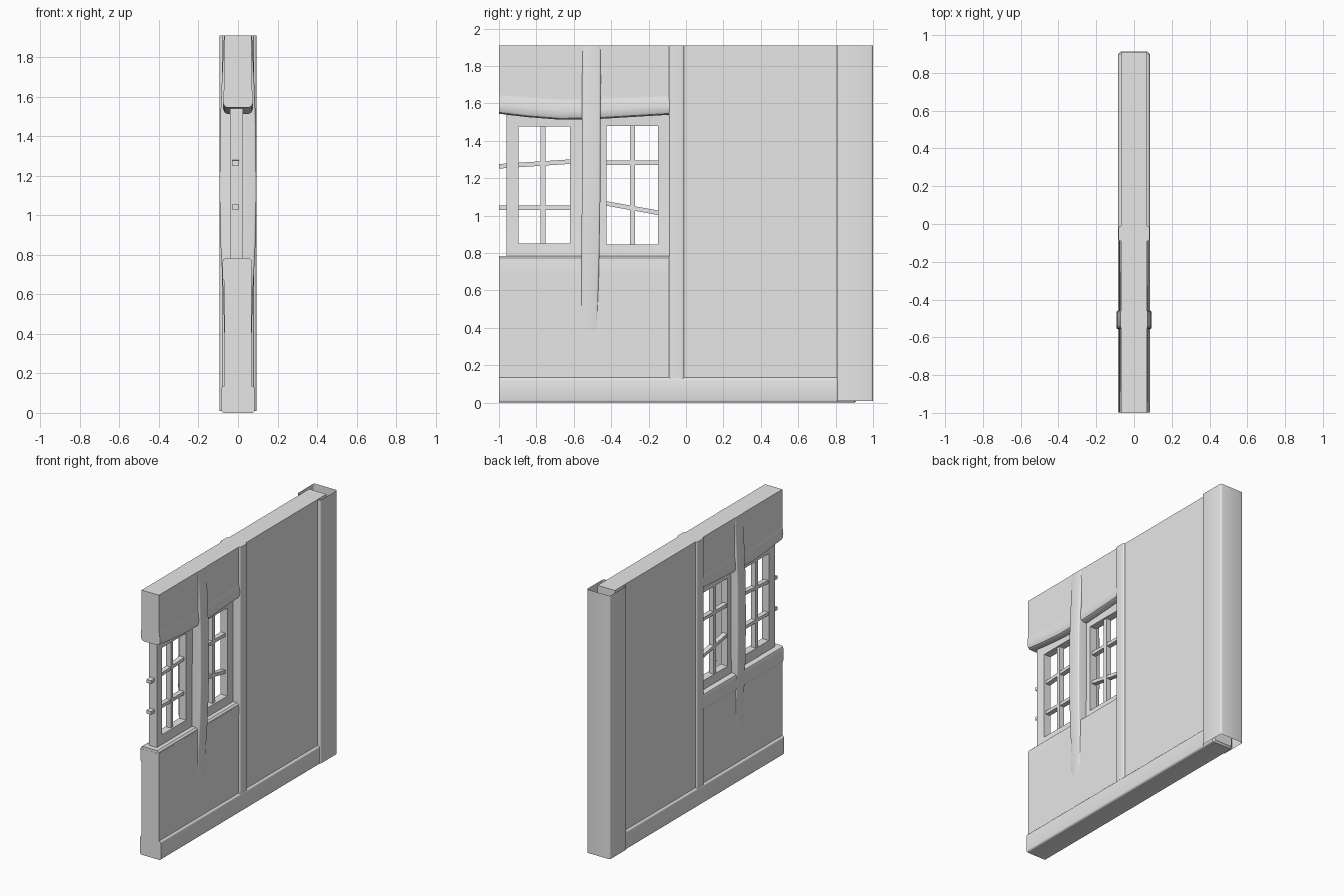
import bpy, bmesh, math

old = bpy.data.objects.get("Cube")
if old:
    bpy.data.objects.remove(old, do_unlink=True)

grey = bpy.data.materials.new("plain_grey")
grey.use_nodes = True
grey.diffuse_color = (0.8, 0.8, 0.8, 1)
grey.node_tree.nodes["Principled BSDF"].inputs["Base Color"].default_value = (0.8, 0.8, 0.8, 1)


def loft(name, rings, caps=True, cyclic=False):
    """Skin a list of equal-length closed rings of points."""
    bm = bmesh.new()
    vs = [[bm.verts.new(p) for p in r] for r in rings]
    n = len(rings[0])
    pairs = list(zip(vs, vs[1:]))
    if cyclic:
        pairs.append((vs[-1], vs[0]))
    elif caps:
        bm.faces.new(vs[0])
        bm.faces.new(vs[-1])
    for a, b in pairs:
        for i in range(n):
            j = (i + 1) % n
            bm.faces.new((a[i], a[j], b[j], b[i]))
    bmesh.ops.recalc_face_normals(bm, faces=bm.faces[:])
    me = bpy.data.meshes.new(name)
    bm.to_mesh(me)
    bm.free()
    me.materials.append(grey)
    ob = bpy.data.objects.new(name, me)
    bpy.context.collection.objects.link(ob)
    bpy.ops.object.select_all(action='DESELECT')
    ob.select_set(True)
    bpy.context.view_layer.objects.active = ob
    bpy.ops.object.shade_smooth_by_angle(angle=math.radians(32))
    return ob


def rounded(a0, a1, b0, b1, r, steps=3):
    """Rounded rectangle as (a, b) pairs."""
    if r == 0:
        return [(a0, b0), (a1, b0), (a1, b1), (a0, b1)]
    pts = []
    for k, (a, b) in enumerate([(a1 - r, b1 - r), (a0 + r, b1 - r),
                                (a0 + r, b0 + r), (a1 - r, b0 + r)]):
        for s in range(steps + 1):
            t = math.pi / 2 * (k + s / steps)
            pts.append((a + r * math.cos(t), b + r * math.sin(t)))
    return pts


def upright(name, sections, r=0.0, caps=True):
    """Vertical member from sections (z, y0, y1, half_width)."""
    return loft(name, [[(x, y, z) for x, y in rounded(-h, h, y0, y1, r)]
                       for z, y0, y1, h in sections], caps)


def along(name, sections):
    """Horizontal member from sections (y, [(x, z), ...])."""
    return loft(name, [[(x, y, z) for x, z in ring] for y, ring in sections])


# Wall panels
WALL, TOP = 0.069, 1.91
for name, y0, y1, z0, z1 in [("solid_wall", -0.05, 0.91, 0.01, TOP),
                             ("lower_wall", -1, -0.05, 0.01, 0.765),
                             ("upper_wall", -1, -0.05, 1.58, TOP)]:
    upright(name, [(z0, y0, y1, WALL), (z1, y0, y1, WALL)])

# Ground beam
ring = rounded(-0.084, 0.084, 0, 0.135, 0.014)
along("ground_beam", [(-0.999, ring), (0.9, ring),
                      (0.912, rounded(-0.072, 0.072, 0.012, 0.123, 0.014))])

# Open-ended corner post, straight post and bent middle post
upright("corner_post", [(0.01, 0.808, 1, 0.093), (TOP, 0.808, 1, 0.093)], 0.012, False)
upright("straight_post", [(0.13, -0.09, -0.01, 0.081), (TOP, -0.09, -0.01, 0.081)], 0.01)
upright("bent_post", [(0.13, -0.56, -0.482, 0.066), (0.35, -0.56, -0.475, 0.068),
                      (0.6, -0.56, -0.468, 0.075), (0.85, -0.558, -0.462, 0.088),
                      (1.1, -0.557, -0.458, 0.093), (1.45, -0.556, -0.457, 0.091),
                      (1.65, -0.555, -0.456, 0.083), (TOP, -0.555, -0.455, 0.071)], 0.01)


# Sagging lintel with a rounded lower edge
def lintel_ring(z0, z1):
    half = [(0.067, z1), (0.073, z1 - 0.03), (0.077, z0 + 0.05),
            (0.075, z0 + 0.022), (0.068, z0 + 0.007), (0.056, z0)]
    return half + [(-x, z) for x, z in reversed(half)]


along("lintel", [(y, lintel_ring(z0, z1)) for y, z0, z1 in
                 [(-0.999, 1.545, 1.655), (-0.85, 1.527, 1.642), (-0.67, 1.513, 1.63),
                  (-0.45, 1.518, 1.636), (-0.25, 1.53, 1.643), (-0.05, 1.542, 1.65)]])

# Sill, with a proud band on one side
sill = [(0.067, 0.6), (0.07, 0.755), (0.067, 0.773), (0.055, 0.784), (-0.062, 0.784),
        (-0.074, 0.777), (-0.079, 0.762), (-0.079, 0.68), (-0.066, 0.66)]
along("window_sill", [(-0.999, sill), (-0.05, sill)])


# Window frames: mitred surround, mullion and two glazing bars
def window(name, outer, inner, mullion, bars):
    def rect(y0, y1, z0, z1, x):
        return [(x, y0, z0), (x, y1, z0), (x, y1, z1), (x, y0, z1)]
    loft(name + "_frame", [rect(*outer, 0.025), rect(*inner, 0.02),
                           rect(*inner, -0.035), rect(*outer, -0.04)], cyclic=True)
    m0, m1 = mullion
    loft(name + "_mullion", [[(x, y, z) for x, y in rounded(-0.03, 0.008, m0, m1, 0)]
                             for z in (inner[2] - 0.02, inner[3] + 0.02)])
    for i, (ya, za, yb, zb) in enumerate(bars):
        along(f"{name}_bar_{i + 1}", [(y, rounded(-0.03, 0.005, z - 0.012, z + 0.012, 0))
                                      for y, z in ((ya, za), (yb, zb))])


window("end_window", (-0.96, -0.55, 0.783, 1.54), (-0.895, -0.62, 0.85, 1.477),
       (-0.778, -0.75), [(-1, 1.042, -0.6, 1.042), (-1, 1.264, -0.6, 1.29)])
window("inner_window", (-0.485, -0.088, 0.783, 1.54), (-0.425, -0.15, 0.845, 1.48),
       (-0.3, -0.272), [(-0.44, 1.068, -0.14, 1.014), (-0.44, 1.283, -0.14, 1.283)])
